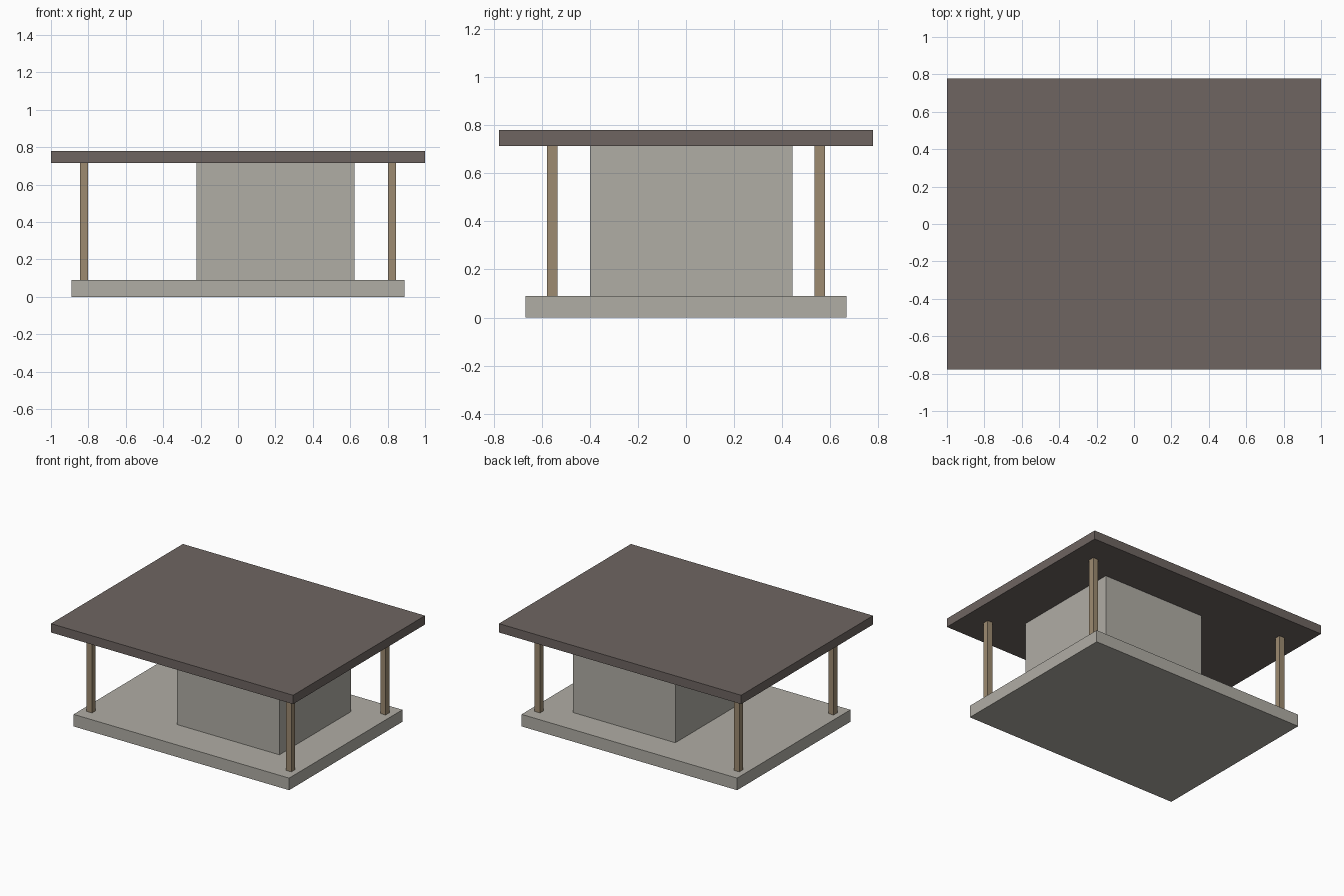
import bpy
import bmesh
from mathutils import Matrix, Vector

cube = bpy.data.objects.get("Cube")
if cube:
    bpy.data.objects.remove(cube, do_unlink=True)


def linear(c):
    c /= 255
    return c / 12.92 if c <= 0.04045 else ((c + 0.055) / 1.055) ** 2.4


def material(name, rgb):
    mat = bpy.data.materials.new(name)
    mat.use_nodes = True
    color = (*[linear(c) for c in rgb], 1)
    mat.diffuse_color = color
    mat.node_tree.nodes["Principled BSDF"].inputs["Base Color"].default_value = color
    return mat


def box(name, low, high, mat):
    low, high = Vector(low), Vector(high)
    bm = bmesh.new()
    bmesh.ops.create_cube(bm, size=1, matrix=Matrix.Diagonal((*(high - low), 1)))
    mesh = bpy.data.meshes.new(name)
    bm.to_mesh(mesh)
    bm.free()
    mesh.materials.append(mat)
    obj = bpy.data.objects.new(name, mesh)
    obj.location = (low + high) / 2
    bpy.context.collection.objects.link(obj)
    return obj


concrete = material("warm grey concrete", (176, 173, 165))
roofing = material("dark brown grey roofing", (110, 101, 97))
wood = material("tan wood", (157, 139, 113))

FLOOR, CEILING, TOP = 0.09, 0.714, 0.78

# Floor slab, off-centre enclosed room and flat overhanging roof
box("floor_slab", (-0.89, -0.668, 0), (0.89, 0.668, FLOOR), concrete)
box("enclosed_room", (-0.223, -0.4, FLOOR), (0.622, 0.444, CEILING), concrete)
box("roof_slab", (-1, -0.778, CEILING), (1, 0.778, TOP), roofing)

# Corner posts
HALF = 0.022
for x_name, x in (("right", -0.823), ("left", 0.823)):
    for y_name, y in (("front", -0.556), ("back", 0.556)):
        box(f"{y_name}_{x_name}_post", (x - HALF, y - HALF, FLOOR),
            (x + HALF, y + HALF, CEILING), wood)
